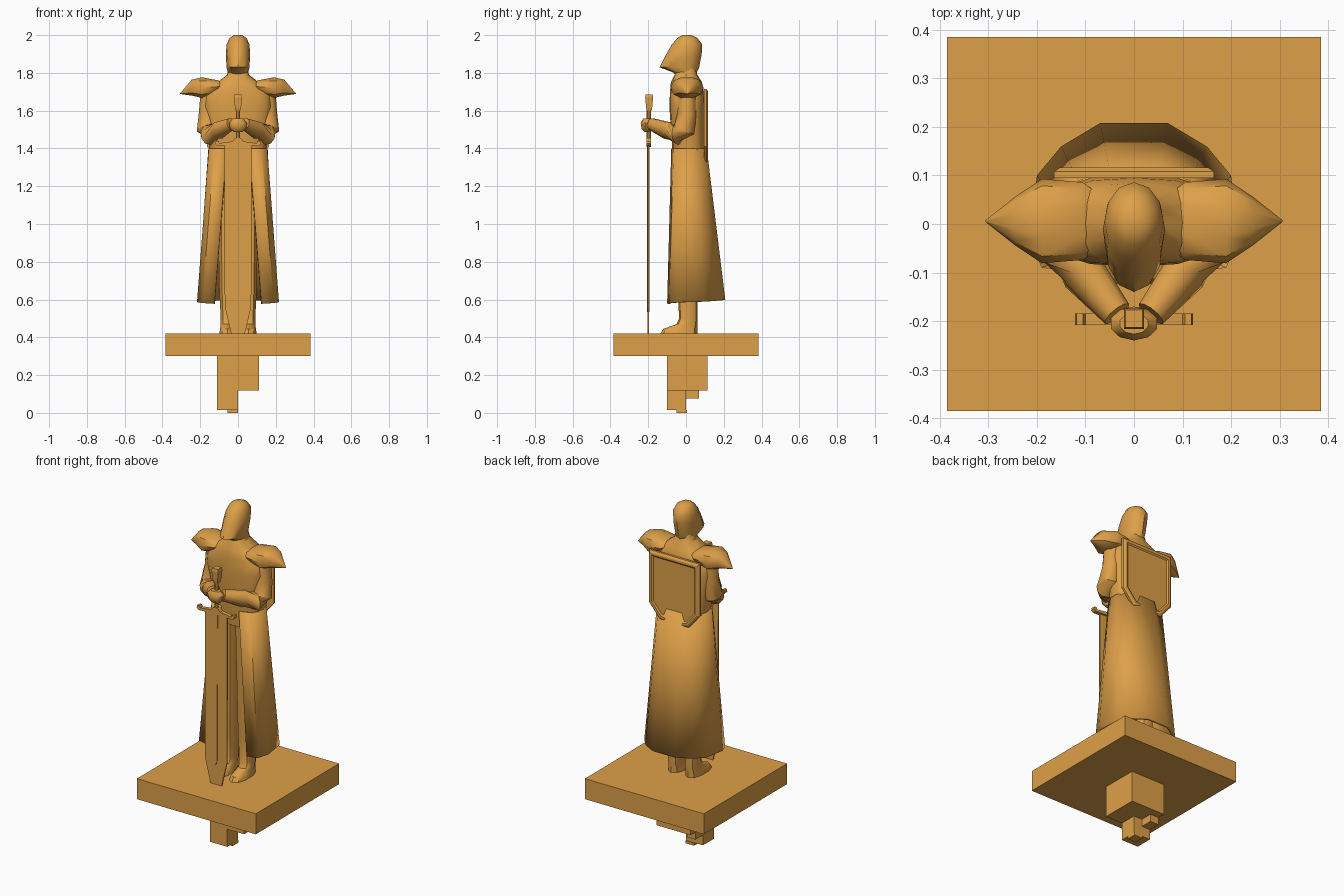
import bpy, bmesh, math
from mathutils import Vector

if "Cube" in bpy.data.objects:
    bpy.data.objects.remove(bpy.data.objects["Cube"])

mat = bpy.data.materials.new("bronze")
mat.diffuse_color = (0.73, 0.35, 0.065, 1)
mat.use_nodes = True
mat.node_tree.nodes["Principled BSDF"].inputs["Base Color"].default_value = mat.diffuse_color


def finish(name, bm, smooth=True, mirror=False):
    bmesh.ops.recalc_face_normals(bm, faces=bm.faces)
    me = bpy.data.meshes.new(name)
    bm.to_mesh(me)
    bm.free()
    ob = bpy.data.objects.new(name, me)
    bpy.context.collection.objects.link(ob)
    me.materials.append(mat)
    if smooth:
        bpy.ops.object.select_all(action='DESELECT')
        ob.select_set(True)
        bpy.context.view_layer.objects.active = ob
        bpy.ops.object.shade_smooth_by_angle(angle=math.radians(40))
    if mirror:
        ob.modifiers.new("mirror", 'MIRROR').use_mirror_merge = False
    return ob


def loft(name, rings, closed=True, **kw):
    bm = bmesh.new()
    rows = [[bm.verts.new(p) for p in r] for r in rings]
    n = len(rows[0])
    for a, b in zip(rows, rows[1:]):
        for i in range(n if closed else n - 1):
            j = (i + 1) % n
            bm.faces.new((a[i], a[j], b[j], b[i]))
    if closed:
        bm.faces.new(rows[0])
        bm.faces.new(rows[-1])
    return finish(name, bm, **kw)


def box(name, x0, x1, y0, y1, z0, z1):
    return loft(name, [[(x0, y0, z), (x1, y0, z), (x1, y1, z), (x0, y1, z)] for z in (z0, z1)],
                smooth=False)


def power(v, p):
    return math.copysign(abs(v) ** p, v)


def oval(z, rx, y0, y1, cx=0, n=12, p=1.0):
    cy, ry = (y0 + y1) / 2, (y1 - y0) / 2
    angles = [2 * math.pi * i / n for i in range(n)]
    return [(cx + rx * power(math.sin(a), p), cy - ry * power(math.cos(a), p), z) for a in angles]


def tube(name, path, n=8, **kw):
    pts = [Vector(p[:3]) for p in path]
    rings = []
    for i, p in enumerate(pts):
        d = (pts[min(i + 1, len(pts) - 1)] - pts[max(i - 1, 0)]).normalized()
        u = d.cross(Vector((0.8, 0.6, 0))).normalized()
        v = d.cross(u)
        r = path[i][3]
        rings.append([p + r * (u * math.cos(a) + v * math.sin(a))
                      for a in (2 * math.pi * k / n for k in range(n))])
    return loft(name, rings, **kw)


def prism(name, half, y0, y1, insets=(), face_y=1):
    """Symmetric xz outline extruded along y; optional (thickness, depth) insets on one face."""
    outline = half + [(-x, z) for x, z in reversed(half) if x > 0]
    bm = bmesh.new()
    a = [bm.verts.new((x, y0, z)) for x, z in outline]
    b = [bm.verts.new((x, y1, z)) for x, z in outline]
    fa, fb = bm.faces.new(a), bm.faces.new(b)
    for i in range(len(a)):
        j = (i + 1) % len(a)
        bm.faces.new((a[i], a[j], b[j], b[i]))
    bmesh.ops.recalc_face_normals(bm, faces=bm.faces)
    face = fb if face_y > 0 else fa
    for t, d in insets:
        bmesh.ops.inset_region(bm, faces=[face], thickness=t, depth=d, use_even_offset=True)
    return finish(name, bm, smooth=False)


# Plinth and stepped cube peg beneath
box("plinth", -.385, .385, -.385, .385, .30, .42)
box("peg_large", -.11, .11, -.10, .115, .118, .30)
box("peg_medium", -.11, 0, -.10, .0, .015, .118)
box("peg_small", -.11, -.055, 0, .07, .075, .118)
box("peg_tip", -.055, 0, -.05, .005, 0, .015)

# Legs with boots
loft("leg", [oval(z, rx, y0, y1, .055, 10, .85) for z, rx, y0, y1 in (
    (.42, .045, -.135, .06), (.445, .042, -.12, .06), (.47, .038, -.05, .06),
    (.5, .038, -.036, .06), (.65, .046, -.045, .06), (1.38, .06, -.06, .06))], mirror=True)

# Long coat skirt, open at the front
top = [(.06, -.078), (.125, -.065), (.155, -.02), (.157, .04), (.115, .09), (.05, .11)]
hem = [(.125, -.10), (.19, -.09), (.217, -.03), (.2, .10), (.15, .16), (.07, .208)]
rows = []
for t in (0, .5, 1):
    half = []
    for i, ((ax, ay), (bx, by)) in enumerate(zip(top, hem)):
        z = 1.40 + (.578 + .004 * i - 1.40) * t
        half.append((ax + (bx - ax) * t, ay + (by - ay) * t, z))
    rows.append(half + [(-x, y, z) for x, y, z in reversed(half)])
skirt = loft("coat_skirt", rows, closed=False)
sol = skirt.modifiers.new("thickness", 'SOLIDIFY')
sol.thickness = .015
sol.offset = -1

# Torso with sloping collar
loft("torso", [oval(z, rx, y0, y1, 0, 16, .75) for z, rx, y0, y1 in (
    (1.30, .14, -.065, .09), (1.39, .15, -.072, .105), (1.5, .165, -.08, .102),
    (1.62, .185, -.088, .10), (1.70, .175, -.085, .095), (1.75, .11, -.08, .085),
    (1.79, .058, -.06, .06), (1.83, .05, -.05, .05))])

# Pointed hood
loft("hood", [oval(*r) for r in (
    (1.785, .05, -.05, .05), (1.803, .055, -.07, .058), (1.83, .061, -.14, .07),
    (1.90, .064, -.104, .083), (1.95, .061, -.075, .086),
    (1.985, .045, -.045, .06), (2.0, .022, -.018, .028))])

# Sleeves and joined hands
tube("arm", [(.15, .005, 1.70, .05), (.158, .005, 1.58, .052), (.163, -.01, 1.50, .057),
             (.15, -.045, 1.475, .056), (.105, -.10, 1.495, .047), (.035, -.185, 1.53, .032)],
     n=10, mirror=True)
loft("hands", [oval(z, rx, -.205 - ry, -.205 + ry, 0, 10) for z, rx, ry in (
    (1.488, .025, .015), (1.505, .046, .03), (1.535, .05, .035), (1.558, .03, .022))])

# Pointed shoulder guards
loft("shoulder_guard", [
    [(x, .006 + ry * power(math.cos(a), .85), zc + rz * power(math.sin(a), .85))
     for a in (math.pi * k / 5 for k in range(10))]
    for x, zc, ry, rz in ((.085, 1.735, .065, .016), (.105, 1.727, .08, .035),
                          (.19, 1.722, .087, .057), (.245, 1.722, .05, .044),
                          (.306, 1.69, .002, .002))], mirror=True)

# Shield on the back with raised rim
prism("shield", [(0, 1.715), (.165, 1.715), (.165, 1.41), (.095, 1.328), (0, 1.308)],
      .095, .108, ((.012, .008), (.012, 0), (.008, -.006)))

# Sword: blade, central ridge, guard, grip, pommel
prism("sword_blade", [(.072, 1.42), (.07, .56), (.036, .42)], -.204, -.196)
prism("blade_ridge", [(.012, 1.42), (.009, .56), (0, .535)], -.207, -.193)
prism("sword_guard", [(0, 1.458), (.018, 1.452), (.03, 1.437), (.10, 1.428), (.105, 1.44),
                      (.118, 1.44), (.122, 1.425), (.11, 1.413), (.03, 1.418), (0, 1.408)],
      -.208, -.184)
loft("sword_grip", [oval(z, .011, -.208, -.186, 0, 8) for z in (1.42, 1.61)])
loft("sword_pommel", [[(sx * r, -.195 + sy * r, z) for sx, sy in ((-1, -1), (1, -1), (1, 1), (-1, 1))]
                      for z, r in ((1.60, .013), (1.615, .016), (1.67, .021), (1.685, .018))],
     smooth=False)
